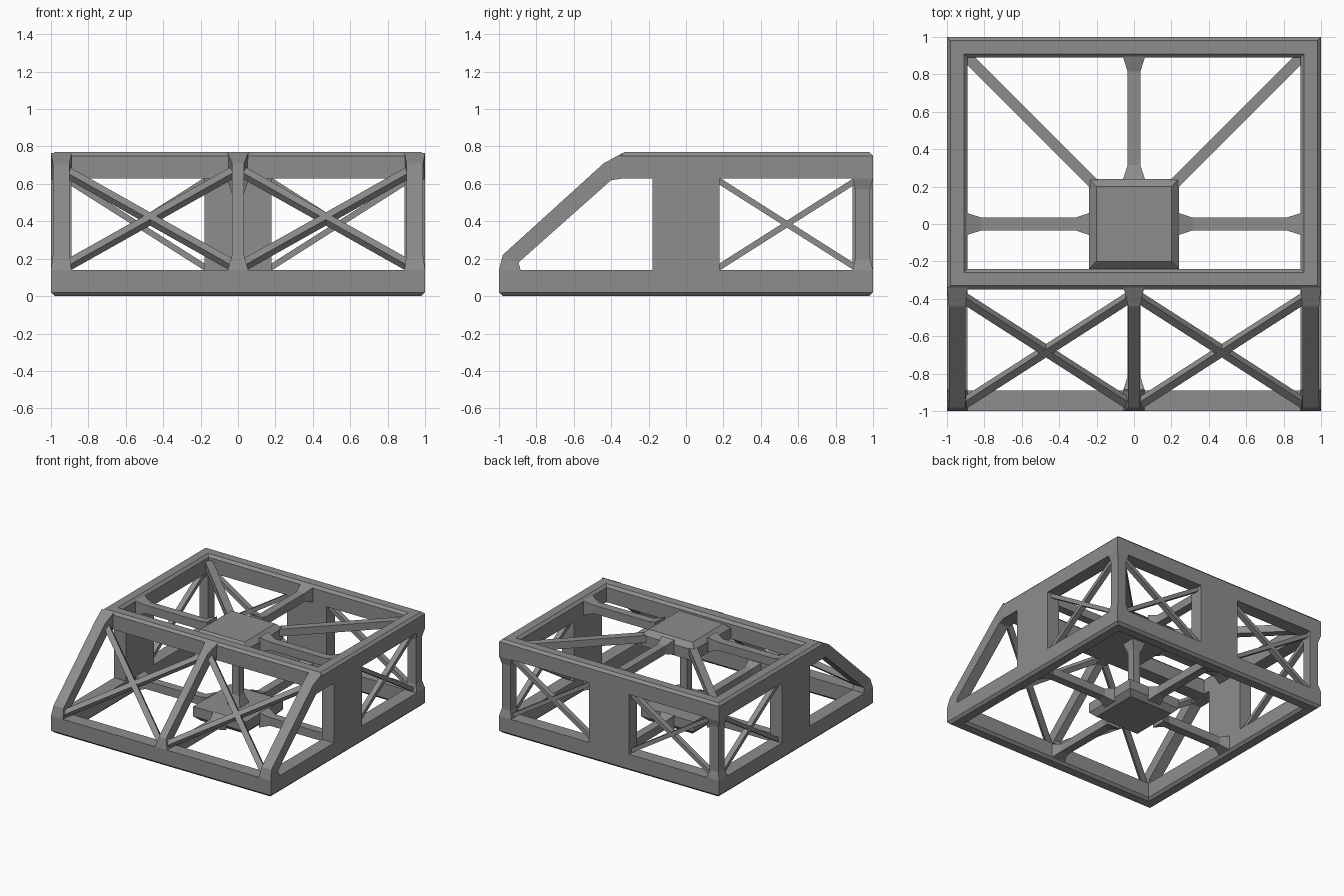
import bpy, bmesh
from mathutils import Vector

if "Cube" in bpy.data.objects:
    bpy.data.objects.remove(bpy.data.objects["Cube"])

gray = bpy.data.materials.new("steel_gray")
gray.diffuse_color = (0.27, 0.27, 0.27, 1)
gray.use_nodes = True
gray.node_tree.nodes["Principled BSDF"].inputs["Base Color"].default_value = gray.diffuse_color


def loft(name, sections, closed=False):
    """Skin between equal-sized point loops; cap the ends unless closed."""
    bm = bmesh.new()
    rows = [[bm.verts.new(p) for p in s] for s in sections]
    n = len(rows[0])
    pairs = list(zip(rows, rows[1:])) + ([(rows[-1], rows[0])] if closed else [])
    for a, b in pairs:
        for i in range(n):
            j = (i + 1) % n
            bm.faces.new((a[i], a[j], b[j], b[i]))
    if not closed:
        bm.faces.new(rows[0])
        bm.faces.new(rows[-1])
    bmesh.ops.recalc_face_normals(bm, faces=bm.faces)
    me = bpy.data.meshes.new(name)
    bm.to_mesh(me)
    bm.free()
    me.materials.append(gray)
    ob = bpy.data.objects.new(name, me)
    bpy.context.collection.objects.link(ob)
    return ob


def rect(x0, x1, y0, y1, z):
    return [(x0, y0, z), (x1, y0, z), (x1, y1, z), (x0, y1, z)]


def ring(name, y0, profile):
    """Rectangular frame swept from an (inset, z) profile."""
    loft(name, [rect(-1 + i, 1 - i, y0 + i, 1 - i, z) for i, z in profile], True)


def bar(name, p, q, w, h, flare=0, length=0.08, up=(0, 0, 1)):
    """Straight strut of half sizes w, h, optionally widened at both ends."""
    p, q = Vector(p), Vector(q)
    d = (q - p).normalized()
    side = d.cross(Vector(up)).normalized()
    top = side.cross(d)

    def sec(c, f):
        return [c + side * (w + f) * a + top * (h + f) * b
                for a, b in ((-1, -1), (1, -1), (1, 1), (-1, 1))]
    s = [sec(p, flare), sec(q, flare)]
    if flare:
        s[1:1] = [sec(p + d * length, 0), sec(q - d * length, 0)]
    loft(name, s)


# lower and upper frames
ring("lower_frame", -1, [(.02, 0), (0, .02), (0, .14), (.11, .14), (.11, .02), (.09, 0)])
ring("upper_frame", -.35, [(0, .63), (0, .75), (.02, .77), (.09, .77), (.11, .75), (.11, .63)])

# central hubs, chamfered on their outward face
for name, zs in (("lower_hub", (.01, .05, .13)), ("upper_hub", (.76, .72, .63))):
    loft(name, [rect(-h, h, -h, h, z) for h, z in zip((.2, .24, .24), zs)])
bar("hub_column", (0, 0, .13), (0, 0, .63), .033, .033, .027, up=(0, 1, 0))

# spokes from hubs to frames
for level, z in (("lower", .075), ("upper", .695)):
    ends = [(1, 0), (-1, 0), (0, 1)] + ([(0, -1)] if level == "lower" else [])
    for x, y in ends:
        bar(level + "_spoke", (x * .235, y * .235, z), (x * .895, y * .895, z), .034, .034, .026)
for s in (-1, 1):
    bar("upper_diagonal", (s * .215, .215, .695), (s * .9, .9, .695), .03, .03)

# wall panels on left, right and back
for s in (-1, 1):
    a, b = sorted((s * .89, s))
    loft("side_panel", [rect(a, b, -.18, .18, z) for z in (.14, .63)])
loft("back_panel", [rect(-.18, .18, .89, 1, z) for z in (.14, .63)])

# back corner posts and wall cross braces
for s in (-1, 1):
    bar("corner_post", (s * .945, .945, .14), (s * .945, .945, .63), .04, .04, .015, .06, (0, 1, 0))
    for z0, z1 in ((.15, .62), (.62, .15)):
        bar("side_brace", (s * .945, .17, z0), (s * .945, .91, z1), .022, .016)
        bar("back_brace", (s * .17, .945, z0), (s * .91, .945, z1), .022, .016)

# sloped front posts: outer y,z / inner y,z / half width at each station
stations = [(-1, .14, -.885, .14, .055), (-.98, .22, -.895, .18, 0),
            (-.44, .71, -.40, .62, 0), (-.34, .765, -.33, .63, .055)]
for x, mid in ((-.945, .045), (0, .032), (.945, .045)):
    loft("slope_post", [[(x - (w or mid), oy, oz), (x + (w or mid), oy, oz),
                         (x + (w or mid), iy, iz), (x - (w or mid), iy, iz)]
                        for oy, oz, iy, iz, w in stations])

# sloped front cross braces
for s in (-1, 1):
    for x0, x1 in ((.03, .91), (.91, .03)):
        bar("slope_brace", (s * x0, -.96, .165), (s * x1, -.395, .66), .022, .022, up=(0, -.67, .74))
